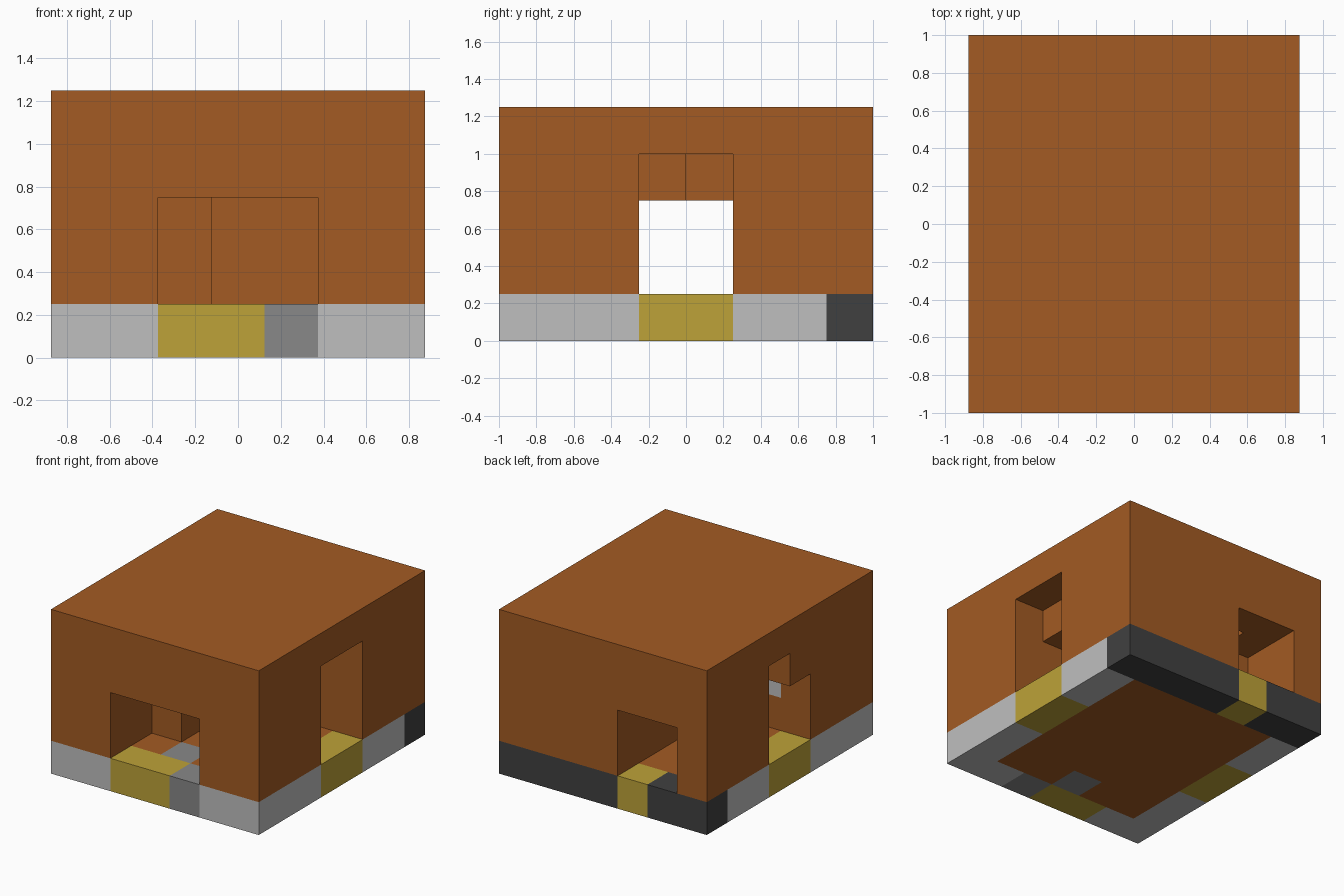
import bpy, bmesh
from itertools import product
from mathutils import Vector

cube = bpy.data.objects.get("Cube")
if cube:
    bpy.data.objects.remove(cube, do_unlink=True)

CELL = 0.25
NX, NY, NZ = 7, 8, 5
ORIGIN = Vector((-NX * CELL / 2, -NY * CELL / 2, 0))


def linear(code):
    values = [int(code[i:i + 2], 16) / 255 for i in (0, 2, 4)]
    return [v / 12.92 if v <= 0.04045 else ((v + 0.055) / 1.055) ** 2.4
            for v in values] + [1]


def material(name, code):
    mat = bpy.data.materials.new(name)
    mat.use_nodes = True
    mat.diffuse_color = linear(code)
    bsdf = mat.node_tree.nodes["Principled BSDF"]
    bsdf.inputs["Base Color"].default_value = linear(code)
    bsdf.inputs["Roughness"].default_value = 0.9
    return mat


orange = material("orange clay", "A35B23")
pale = material("pale grey", "BFBFBF")
mid = material("mid grey", "888888")
dark = material("dark grey", "404040")
yellow = material("yellow", "BDA238")

# Each part: name, material, and blocks given as cell ranges (low, high).
# Later parts replace cells of earlier ones.
PARTS = [
    ("earth_block", orange, [((0, 0, 0), (NX, NY, NZ))]),
    ("stone_border", pale, [((0, 0, 0), (NX, 1, 1)),
                            ((0, 0, 0), (1, NY, 1)),
                            ((6, 0, 0), (NX, NY, 1))]),
    ("back_border", dark, [((0, 7, 0), (NX, NY, 1))]),
    ("doorsteps", yellow, [((2, 0, 0), (4, 1, 1)),
                           ((2, 7, 0), (3, 8, 1)),
                           ((0, 3, 0), (1, 5, 1)),
                           ((6, 3, 0), (7, 5, 1))]),
    ("entry_stones", mid, [((4, 0, 0), (5, 1, 1)),
                           ((3, 1, 0), (4, 2, 1))]),
    ("wall_stone", pale, [((1, 2, 2), (2, 3, 3))]),
]

# Passages hollowed out of the block
PASSAGES = [
    ((2, 0, 1), (5, 2, 3)),   # front entrance
    ((3, 2, 1), (5, 3, 3)),   # front passage
    ((0, 3, 1), (7, 5, 3)),   # tunnel from side to side
    ((6, 3, 3), (7, 5, 4)),   # raised doorway at the +x side
    ((2, 4, 3), (6, 5, 4)),   # raised tunnel ceiling
    ((0, 4, 3), (1, 5, 4)),   # raised half of the -x doorway
    ((1, 6, 1), (3, 8, 3)),   # back entrance
    ((2, 5, 1), (3, 6, 3)),   # back passage
    ((2, 5, 3), (3, 7, 4)),   # raised back ceiling
]


def cells(box):
    return product(*(range(lo, hi) for lo, hi in zip(*box)))


owner = {}
for name, mat, boxes in PARTS:
    for box in boxes:
        for c in cells(box):
            owner[c] = name
for box in PASSAGES:
    for c in cells(box):
        owner.pop(c, None)


def build(name, mat):
    """Make the exposed surface of all cells that belong to one part."""
    bm = bmesh.new()
    for c in [c for c, part in owner.items() if part == name]:
        for axis, side in product(range(3), (0, 1)):
            beside = list(c)
            beside[axis] += 2 * side - 1
            if tuple(beside) in owner:
                continue
            u, v = (axis + 1) % 3, (axis + 2) % 3
            loop = []
            for du, dv in ((0, 0), (1, 0), (1, 1), (0, 1)):
                p = Vector(c)
                p[axis] += side
                p[u] += du
                p[v] += dv
                loop.append(bm.verts.new(ORIGIN + p * CELL))
            bm.faces.new(loop if side else loop[::-1])
    bmesh.ops.remove_doubles(bm, verts=bm.verts[:], dist=0.001)
    bmesh.ops.dissolve_limit(bm, angle_limit=0.01, verts=bm.verts[:],
                             edges=bm.edges[:])
    mesh = bpy.data.meshes.new(name)
    bm.to_mesh(mesh)
    bm.free()
    mesh.materials.append(mat)
    bpy.context.scene.collection.objects.link(bpy.data.objects.new(name, mesh))


for name, mat, boxes in PARTS:
    build(name, mat)
